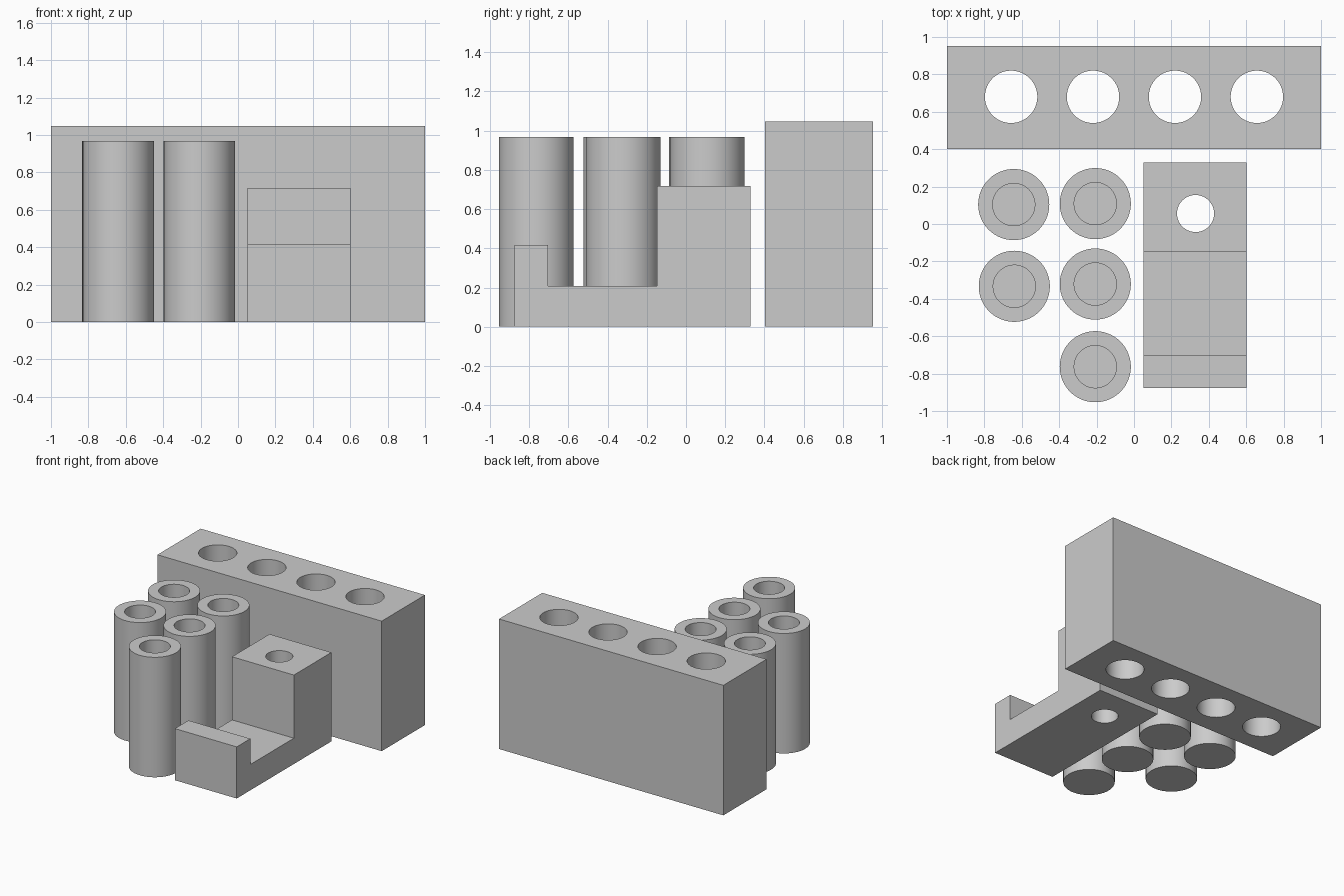
import bpy, bmesh, math

if "Cube" in bpy.data.objects:
    bpy.data.objects.remove(bpy.data.objects["Cube"])

grey = bpy.data.materials.new("plain grey")
grey.diffuse_color = (0.6, 0.6, 0.6, 1)
grey.use_nodes = True
grey.node_tree.nodes["Principled BSDF"].inputs["Base Color"].default_value = grey.diffuse_color
SIDES = 96


def finish(name, bm):
    """Turn a bmesh into a grey object with smooth walls and sharp rims."""
    bmesh.ops.recalc_face_normals(bm, faces=bm.faces)
    mesh = bpy.data.meshes.new(name)
    bm.to_mesh(mesh)
    bm.free()
    mesh.materials.append(grey)
    obj = bpy.data.objects.new(name, mesh)
    bpy.context.collection.objects.link(obj)
    return obj


def shade(obj):
    bpy.ops.object.select_all(action='DESELECT')
    obj.select_set(True)
    bpy.context.view_layer.objects.active = obj
    bpy.ops.object.shade_smooth_by_angle(angle=math.radians(30))


def extrude_profile(name, points, x0, x1):
    """Side outline in (y, z) pulled along x."""
    bm = bmesh.new()
    face = bm.faces.new([bm.verts.new((x0, y, z)) for y, z in points])
    out = bmesh.ops.extrude_face_region(bm, geom=[face])
    moved = [v for v in out["geom"] if isinstance(v, bmesh.types.BMVert)]
    bmesh.ops.translate(bm, verts=moved, vec=(x1 - x0, 0, 0))
    return finish(name, bm)


def drill(obj, centres, radius):
    """Cut vertical through holes."""
    for x, y in centres:
        bpy.ops.mesh.primitive_cylinder_add(vertices=SIDES, radius=radius,
                                            depth=4, location=(x, y, 0.5))
        cutter = bpy.context.object
        mod = obj.modifiers.new("hole", 'BOOLEAN')
        mod.operation, mod.solver, mod.object = 'DIFFERENCE', 'EXACT', cutter
        bpy.context.view_layer.objects.active = obj
        bpy.ops.object.modifier_apply(modifier=mod.name)
        bpy.data.objects.remove(cutter)
    shade(obj)


def tube(name, x, y, outer=0.19, inner=0.113, height=0.967, floor=0.08):
    """Lathed cup: closed bottom, open top."""
    bm = bmesh.new()
    profile = [(0, 0), (outer, 0), (outer, height), (inner, height),
               (inner, floor), (0, floor)]
    verts = [bm.verts.new((r, 0, z)) for r, z in profile]
    edges = [bm.edges.new(pair) for pair in zip(verts, verts[1:])]
    bmesh.ops.spin(bm, geom=verts + edges, cent=(0, 0, 0), axis=(0, 0, 1),
                   angle=2 * math.pi, steps=SIDES)
    bmesh.ops.remove_doubles(bm, verts=bm.verts, dist=1e-4)
    obj = finish(name, bm)
    obj.location = (x, y, 0)
    shade(obj)


# Long back block with four round holes
block = extrude_profile("back_block", [(0.402, 0), (0.953, 0),
                                       (0.953, 1.048), (0.402, 1.048)], -1, 1)
drill(block, [(x, 0.68) for x in (-0.657, -0.219, 0.219, 0.657)], 0.14)

# Stepped holder: front lip, low bed, tall rear with one hole
holder = extrude_profile("stepped_holder", [
    (-0.876, 0), (0.33, 0), (0.33, 0.717), (-0.148, 0.717),
    (-0.148, 0.208), (-0.703, 0.208), (-0.703, 0.416), (-0.876, 0.416)],
    0.05, 0.602)
drill(holder, [(0.329, 0.056)], 0.099)

# Five free-standing tubes
for i, (x, y) in enumerate([(-0.643, 0.104), (-0.207, 0.109), (-0.64, -0.333),
                            (-0.207, -0.321), (-0.207, -0.763)]):
    tube(f"tube_{i + 1}", x, y)
